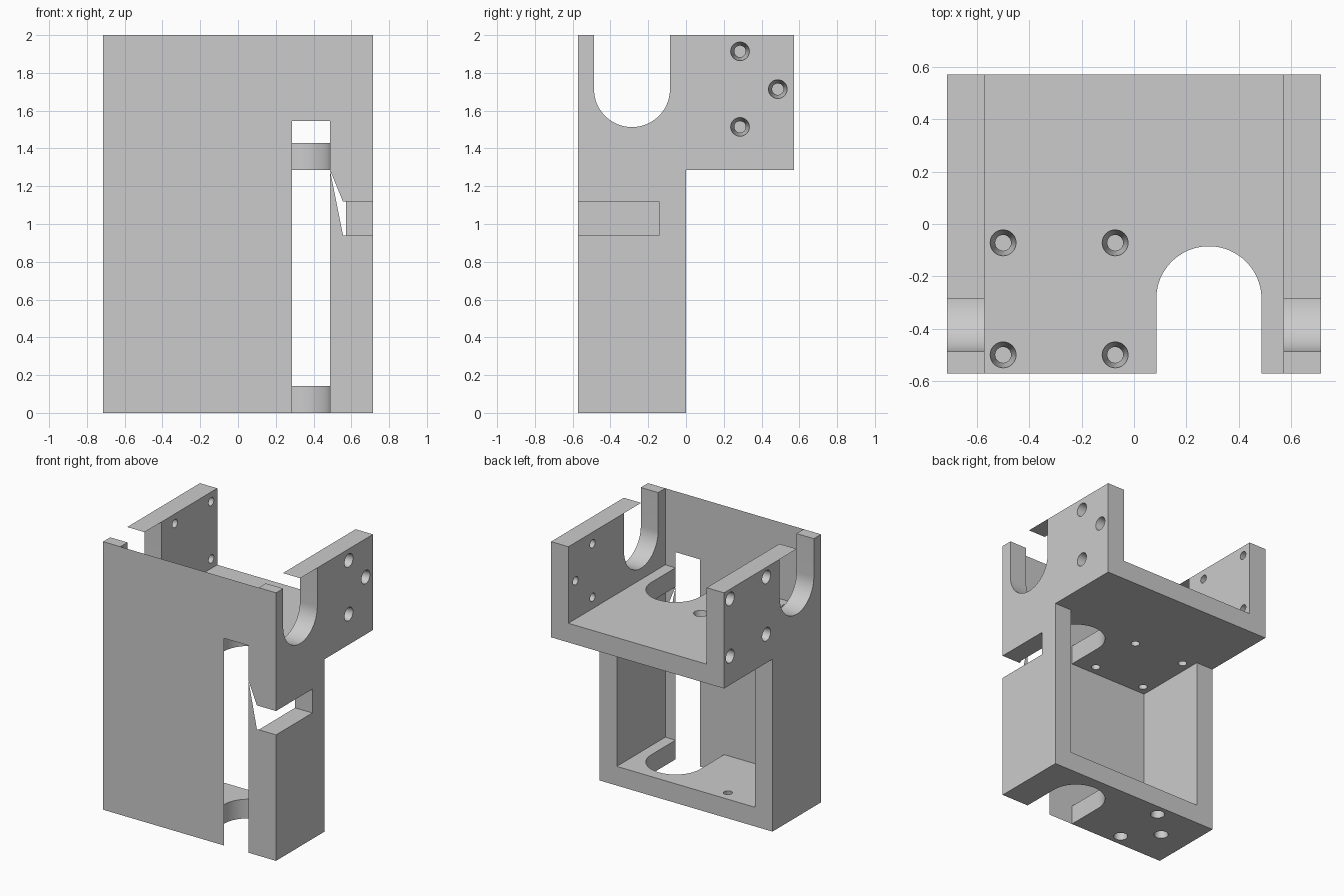
import bpy
import bmesh
import math
from mathutils import Vector

cube = bpy.data.objects.get("Cube")
if cube:
    bpy.data.objects.remove(cube, do_unlink=True)

W, D, T = 0.714, 0.571, 0.143      # half width, half depth, wall thickness
INNER = W - T
SHELF = 1.286                      # underside of the upper shelf
C, R = 0.286, 0.201                # arch centre offset and radius

grey = bpy.data.materials.new("light_grey")
grey.use_nodes = True
grey.diffuse_color = (0.6, 0.6, 0.6, 1)
grey.node_tree.nodes["Principled BSDF"].inputs["Base Color"].default_value = (0.6, 0.6, 0.6, 1)


def place(axis, u, v, w):
    """Turn profile coordinates plus a distance along the axis into a point."""
    return Vector({"x": (w, u, v), "y": (u, w, v), "z": (u, v, w)}[axis])


def finish(name, bm):
    bmesh.ops.recalc_face_normals(bm, faces=bm.faces)
    mesh = bpy.data.meshes.new(name)
    bm.to_mesh(mesh)
    bm.free()
    mesh.materials.append(grey)
    obj = bpy.data.objects.new(name, mesh)
    bpy.context.collection.objects.link(obj)
    return obj


def prism(name, axis, profile, lo, hi):
    bm = bmesh.new()
    a, b = [[bm.verts.new(place(axis, u, v, w)) for u, v in profile] for w in (lo, hi)]
    bm.faces.new(a)
    bm.faces.new(b)
    for i in range(len(a)):
        j = (i + 1) % len(a)
        bm.faces.new((a[i], a[j], b[j], b[i]))
    return finish(name, bm)


def rect(u0, u1, v0, v1):
    return [(u0, v0), (u1, v0), (u1, v1), (u0, v1)]


def arch(cu, cv, side, end):
    """Half circle bulging to one side, with straight legs to the end."""
    steps = [math.pi * i / 40 for i in range(41)]
    arc = [(cu + R * math.cos(t), cv + side * R * math.sin(t)) for t in steps]
    return arc + [(cu - R, end), (cu + R, end)]


def cone(axis, u, v, outer, inner):
    """Tapered screw hole, wide at the outer surface."""
    bm = bmesh.new()
    e = 0.01 if inner > outer else -0.01
    rings = []
    for w, r in ((outer - e, 0.051), (inner + e, 0.029)):
        angles = [math.tau * i / 32 for i in range(32)]
        rings.append([bm.verts.new(place(axis, u + r * math.cos(t), v + r * math.sin(t), w))
                      for t in angles])
        bm.faces.new(rings[-1])
    for i in range(32):
        j = (i + 1) % 32
        bm.faces.new((rings[0][i], rings[0][j], rings[1][j], rings[1][i]))
    return finish("screw_hole_cutter", bm)


def sheet(name, axis, outlines, w):
    bm = bmesh.new()
    for outline in outlines:
        bm.faces.new([bm.verts.new(place(axis, u, v, w)) for u, v in outline])
    return finish(name, bm)


# Body: a stepped side profile spanning the full width
body = prism("bracket_body", "x",
             [(-D, 0), (0, 0), (0, SHELF), (D, SHELF), (D, 2), (-D, 2)], -W, W)

cutters = [
    # Lower bay and open upper tray
    prism("lower_bay_cutter", "y", rect(-INNER, INNER, T, SHELF), -1, 1),
    prism("upper_tray_cutter", "y", rect(-INNER, INNER, SHELF + T, 3), -1, 1),
    # Arches through both shelves and through both side walls
    prism("shelf_arch_cutter", "z", arch(C, -C, 1, -1), -0.1, 1.6),
    prism("wall_notch_cutter", "x", arch(-C, 2 - C, -1, 3), -1, 1),
    # Slit in the left wall
    prism("side_slit_cutter", "x", rect(-1, -T, 0.94, 1.118), 0.5, 1),
]

# Triangles of holes: left wall and bottom shelf
for du, dv in ((0, 0.2), (0, -0.2), (0.2, 0)):
    cutters.append(cone("x", C + du, 2 - C + dv, W, INNER))
    cutters.append(cone("z", -C - du, -C + dv, 0, T))

# Squares of holes: right wall and upper shelf
for du in (-0.214, 0.214):
    for dv in (-0.214, 0.214):
        cutters.append(cone("x", C + du, 2 - C + dv, -W, -INNER))
        cutters.append(cone("z", -C + du, -C + dv, SHELF + T, SHELF))

for cutter in cutters:
    mod = body.modifiers.new(cutter.name, "BOOLEAN")
    mod.operation = "DIFFERENCE"
    mod.solver = "EXACT"
    mod.object = cutter

# Bake the cuts and drop the cutters
bpy.context.view_layer.update()
graph = bpy.context.evaluated_depsgraph_get()
baked = bpy.data.meshes.new_from_object(body.evaluated_get(graph))
body.modifiers.clear()
body.data = baked
for cutter in cutters:
    bpy.data.objects.remove(cutter, do_unlink=True)
baked.shade_smooth()
baked.set_sharp_from_angle(angle=math.radians(30))

# Thin front skin with the tall slot and the side slit left open
slot = C + R
main = [(-W, 0), (C, 0), (C, 1.546), (slot, 1.546), (slot, SHELF),
        (0.556, 1.118), (W, 1.118), (W, 2), (-W, 2)]
lower = [(slot, 0), (W, 0), (W, 0.94), (0.556, 0.94), (slot, SHELF)]
sheet("front_skin", "y", [main, lower], -D - 0.0005)

# Thin lips over the rear half of each wall notch
for name, side in (("left", 1), ("right", -1)):
    x0, x1 = sorted((side * INNER, side * W))
    sheet(name + "_notch_lip", "z", [rect(x0, x1, -C, -C + R)], 2)
